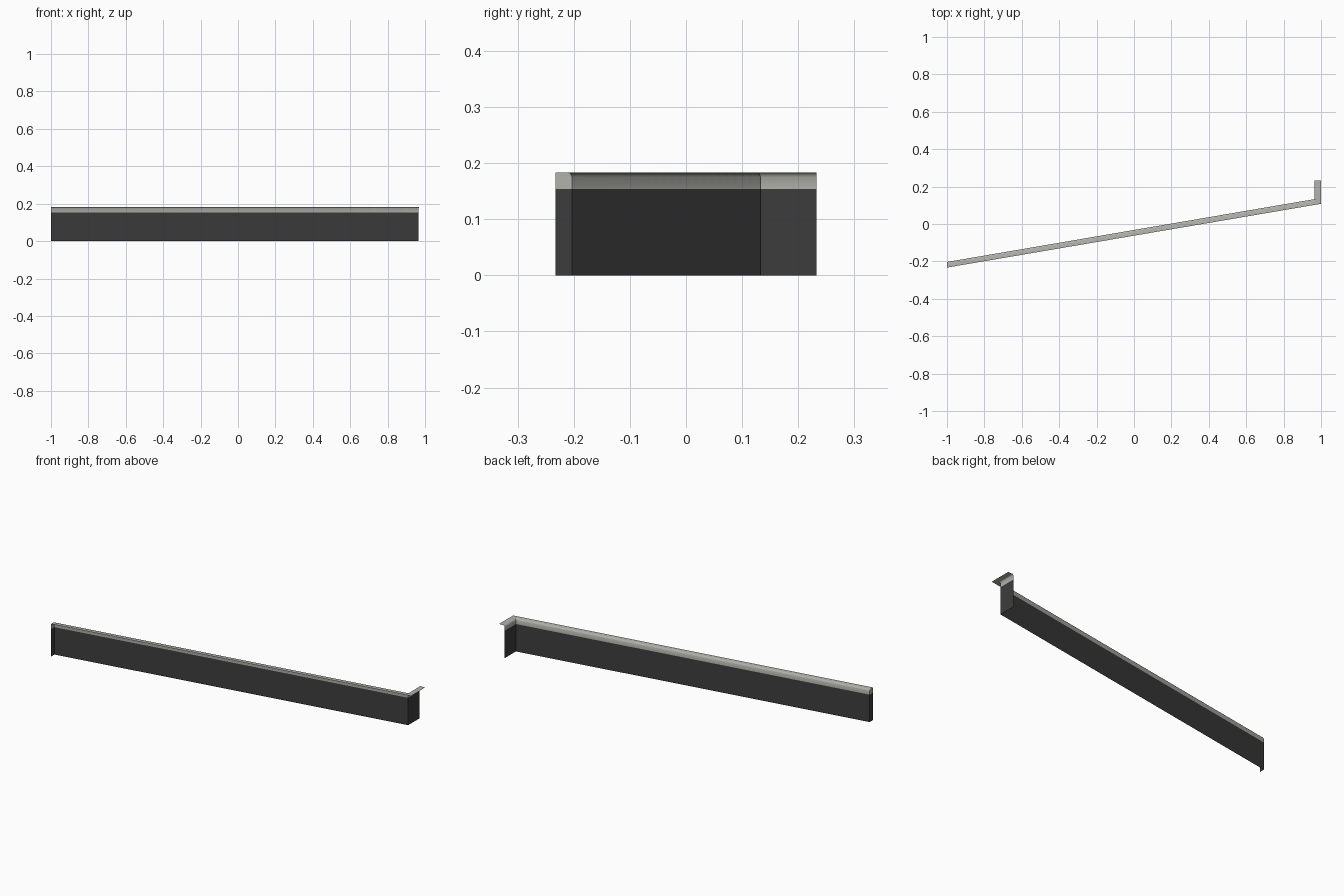
import bpy
from mathutils import Vector

cube = bpy.data.objects.get("Cube")
if cube:
    bpy.data.objects.remove(cube, do_unlink=True)

WALL_TOP = 0.154
TOP = 0.183
STONES = 24

# Plan corners: wall line at the back, overhang edge at the front
back = [Vector((-1, -0.203)), Vector((0.965, 0.133)), Vector((0.965, 0.233))]
front = [Vector((-1, -0.233)), Vector((1, 0.108)), Vector((1, 0.233))]

# Coping section: fraction from back to front, height
section = [(0, WALL_TOP), (0, 0.175), (0.06, 0.179), (0.13, 0.182),
           (0.24, TOP), (1, TOP)]


def material(name, colour):
    mat = bpy.data.materials.new(name)
    mat.use_nodes = True
    mat.diffuse_color = (*colour, 1)
    mat.node_tree.nodes["Principled BSDF"].inputs["Base Color"].default_value = (*colour, 1)
    return mat


def mesh_object(name, verts, faces, mat):
    mesh = bpy.data.meshes.new(name)
    mesh.from_pydata(verts, [], faces)
    mesh.materials.append(mat)
    obj = bpy.data.objects.new(name, mesh)
    bpy.context.collection.objects.link(obj)
    return obj


def panel(name, a, b, mat):
    """Upright sheet between two plan points."""
    verts = [(*a, 0), (*b, 0), (*b, WALL_TOP), (*a, WALL_TOP)]
    return mesh_object(name, verts, [(0, 1, 2, 3)], mat)


def ring(b, f):
    return [(*b.lerp(f, t), z) for t, z in section]


def coping(name, start, end, count, mat):
    """Row of separate coping stones between two plan sections."""
    n = len(section)
    verts, faces = [], []
    for i in range(count):
        base = len(verts)
        for t in (i / count, (i + 1) / count):
            verts += ring(start[0].lerp(end[0], t), start[1].lerp(end[1], t))
        faces += [(base + j, base + j + 1, base + n + j + 1, base + n + j)
                  for j in range(n - 1)]
    obj = mesh_object(name, verts, faces, mat)
    bpy.ops.object.select_all(action='DESELECT')
    obj.select_set(True)
    bpy.context.view_layer.objects.active = obj
    bpy.ops.object.shade_smooth_by_angle(angle=0.7)
    return obj


dark = material("dark_wall", (0.046, 0.046, 0.046))
stone = material("pale_stone", (0.45, 0.45, 0.41))

# Wall sheets: long run, short return and closed end
panel("long_wall", back[0], back[1], dark)
panel("return_wall", back[1], back[2], dark)
panel("end_wall", front[0], back[0], dark)

# Coping on the long run and the mitred return
sections = list(zip(back, front))
coping("long_coping", sections[0], sections[1], STONES, stone)
coping("return_coping", sections[1], sections[2], 1, stone)

# Cap closing the end of the coping
end = ring(back[0], front[0]) + [(*front[0], WALL_TOP)]
mesh_object("coping_end", end, [tuple(range(len(end)))], stone)
